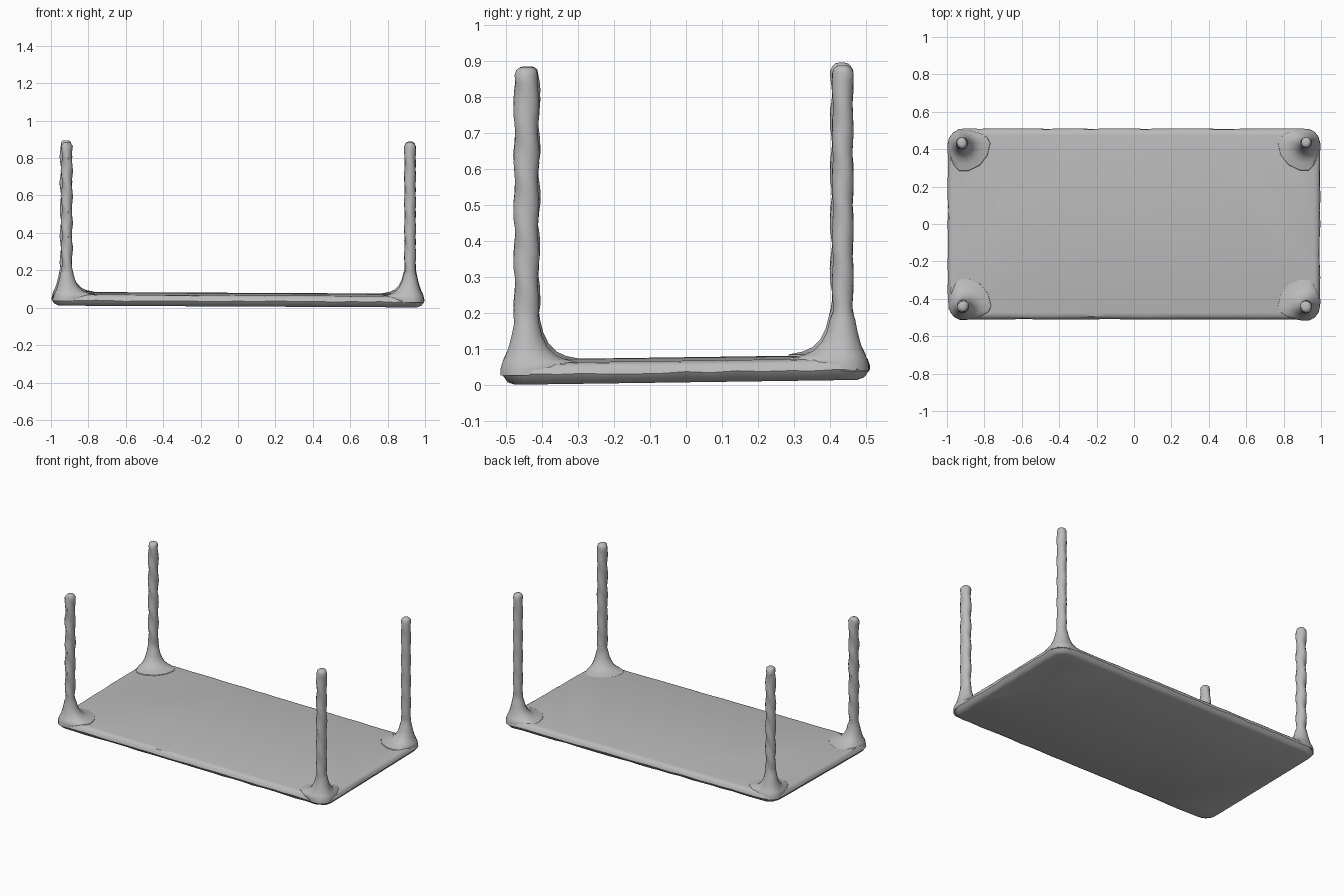
import bpy, bmesh, math, random

if "Cube" in bpy.data.objects:
    bpy.data.objects.remove(bpy.data.objects["Cube"])
random.seed(4)

grey = bpy.data.materials.new("plain grey")
grey.diffuse_color = (0.5, 0.5, 0.5, 1)
grey.use_nodes = True
grey.node_tree.nodes["Principled BSDF"].inputs["Base Color"].default_value = grey.diffuse_color


def tilt(x, y):
    """Slight lean of the whole slab."""
    return 0.013 + 0.014 * y - 0.005 * x


def loft(name, rings, angle):
    """Skin closed rings of points from bottom to top and cap both ends."""
    bm = bmesh.new()
    loops = [[bm.verts.new(p) for p in ring] for ring in rings]
    n = len(loops[0])
    for a, b in zip(loops, loops[1:]):
        for i in range(n):
            j = (i + 1) % n
            bm.faces.new((a[i], a[j], b[j], b[i]))
    bm.faces.new(loops[0][::-1])
    bm.faces.new(loops[-1])
    bmesh.ops.recalc_face_normals(bm, faces=bm.faces)
    mesh = bpy.data.meshes.new(name)
    bm.to_mesh(mesh)
    bm.free()
    ob = bpy.data.objects.new(name, mesh)
    bpy.context.collection.objects.link(ob)
    mesh.materials.append(grey)
    bpy.context.view_layer.objects.active = ob
    ob.select_set(True)
    bpy.ops.object.shade_smooth_by_angle(angle=math.radians(angle))
    ob.select_set(False)
    return ob


def outline(hx, hy, r):
    """Rounded rectangle with evenly divided straight sides."""
    corners = []
    for k, (sx, sy) in enumerate([(1, 1), (-1, 1), (-1, -1), (1, -1)]):
        corners.append([(sx * (hx - r) + r * math.cos(math.pi / 2 * (k + t / 5)),
                         sy * (hy - r) + r * math.sin(math.pi / 2 * (k + t / 5)))
                        for t in range(6)])
    pts = []
    for k in range(4):
        pts += corners[k]
        a, b = corners[k][-1], corners[(k + 1) % 4][0]
        m = 24 if k % 2 == 0 else 12
        pts += [(a[0] + (b[0] - a[0]) * i / m, a[1] + (b[1] - a[1]) * i / m)
                for i in range(1, m)]
    return pts


# table top lying on its face, with a softly worn rim
rings = []
for inset, h, rough in [(0.035, 0, 0), (0.014, 0.009, 0.003), (0.0, 0.028, 0.003),
                        (0.006, 0.046, 0.002), (0.016, 0.056, 0.001), (0.035, 0.060, 0)]:
    ring = []
    for x, y in outline(0.995 - inset, 0.51 - inset, 0.085 - inset):
        j = random.uniform(-rough, rough)
        ring.append((x * (1 + j), y * (1 + j), tilt(x, y) + h + j))
    rings.append(ring)
loft("table_top", rings, 40)

# flare at the foot of each leg: height, outward radius, inward radius
FLARE = [(0.025, 0.074, 0.10), (0.045, 0.073, 0.16), (0.062, 0.068, 0.15), (0.070, 0.064, 0.11),
         (0.082, 0.058, 0.083), (0.105, 0.050, 0.060), (0.135, 0.042, 0.045),
         (0.17, 0.035, 0.036)]
SIDES = 14


def leg(name, cx, cy, top, rx, ry, wave, phase):
    base = tilt(cx, cy)
    sx, sy = math.copysign(1, cx), math.copysign(1, cy)
    rings = []
    for h, out, inn in FLARE:
        ring = []
        for i in range(SIDES):
            a = 2 * math.pi * i / SIDES
            c, s = math.cos(a), math.sin(a)
            ring.append((cx + c * (out if c * sx > 0 else inn),
                         cy + s * (out if s * sy > 0 else inn), base + h))
        rings.append(ring)
    # twisted, knobbly shaft
    z0, steps = base + 0.19, 30
    for k in range(steps + 1):
        z = z0 + (top - 0.022 - z0) * k / steps
        ring = []
        for i in range(SIDES):
            a = 2 * math.pi * i / SIDES
            r = 1 + wave * math.sin(2 * a + z * 2 * math.pi / 0.14 + phase)
            r += random.uniform(-0.025, 0.025)
            ring.append((cx + rx * r * math.cos(a), cy + ry * r * math.sin(a), z))
        rings.append(ring)
    # rounded tip
    for f, drop in [(0.86, 0.009), (0.6, 0.002), (0.3, 0.0)]:
        rings.append([(cx + rx * f * math.cos(2 * math.pi * i / SIDES),
                       cy + ry * f * math.sin(2 * math.pi * i / SIDES), top - drop)
                      for i in range(SIDES)])
    loft(name, rings, 40)


leg("leg_front_left", -0.915, -0.44, 0.885, 0.029, 0.033, 0.12, 0.0)
leg("leg_front_right", 0.92, -0.443, 0.883, 0.030, 0.034, 0.08, 1.5)
leg("leg_back_left", -0.92, 0.432, 0.895, 0.030, 0.030, 0.12, 3.0)
leg("leg_back_right", 0.92, 0.435, 0.888, 0.029, 0.029, 0.06, 4.5)
